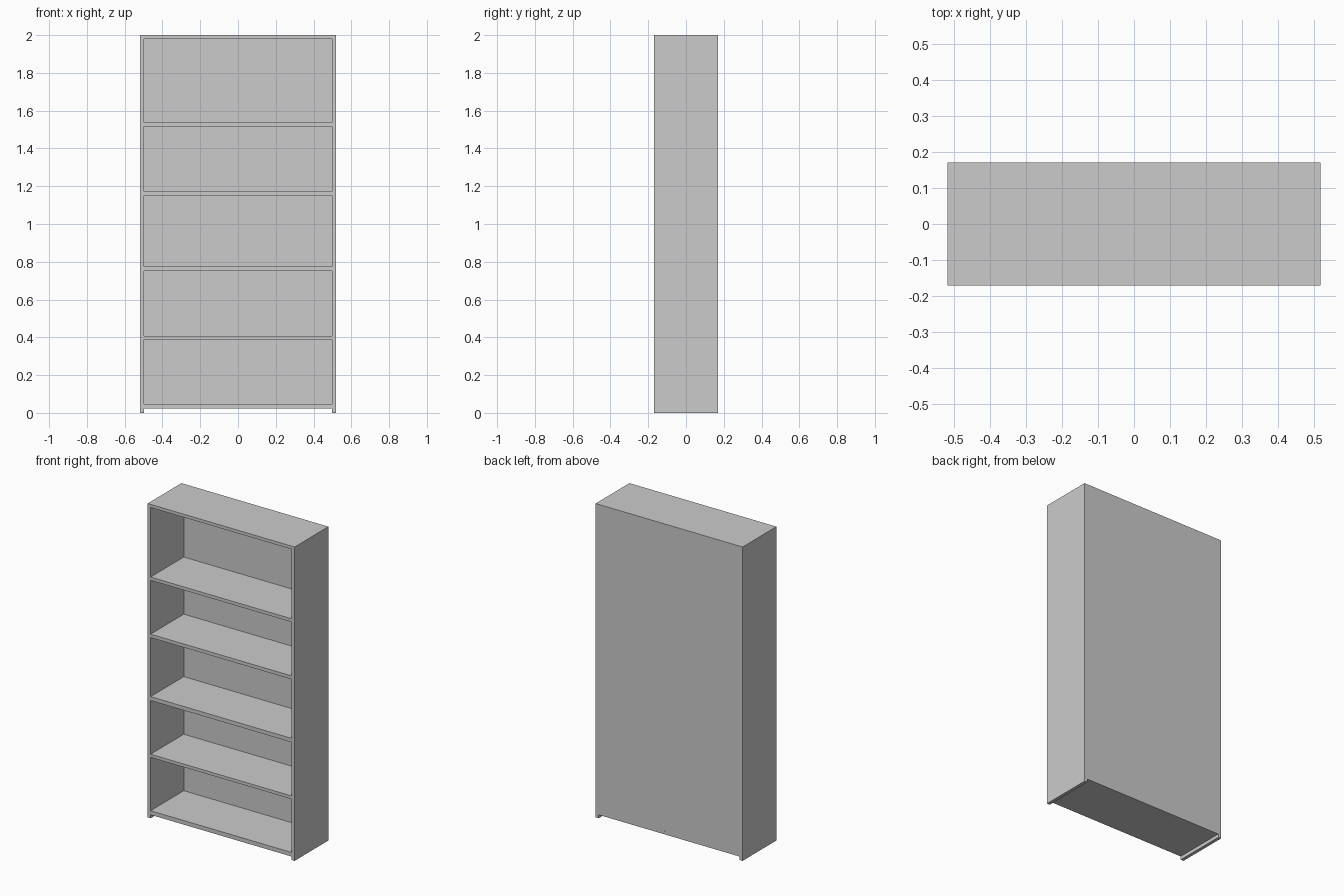
import bpy

if "Cube" in bpy.data.objects:
    bpy.data.objects.remove(bpy.data.objects["Cube"])

W, D, H = 0.518, 0.17, 2.0      # half width, half depth, height
INNER = 0.497                   # half width between the side panels
BACK_T = 0.006                  # back panel thickness


def box(name, x, y, z):
    """Axis-aligned box from (min, max) ranges."""
    bpy.ops.mesh.primitive_cube_add(size=1)
    ob = bpy.context.object
    ob.name = name
    ob.location = [(a + b) / 2 for a, b in (x, y, z)]
    ob.scale = [b - a for a, b in (x, y, z)]
    bpy.ops.object.transform_apply(location=True, rotation=False, scale=True)
    return ob


def cut(target, x, y, z):
    """Carve a box-shaped space out of the target."""
    cutter = box("cutter", x, y, z)
    cutter.hide_render = True
    mod = target.modifiers.new("cut", 'BOOLEAN')
    mod.operation = 'DIFFERENCE'
    mod.solver = 'EXACT'
    mod.object = cutter
    bpy.context.view_layer.objects.active = target
    bpy.ops.object.modifier_apply(modifier=mod.name)
    bpy.data.objects.remove(cutter, do_unlink=True)


# Carcass: sides, top, shelves and base in one piece
carcass = box("bookcase_carcass", (-W, W), (-D, D), (0, H))

# Rebate for the back panel
cut(carcass, (-INNER, INNER), (D - BACK_T, D + 0.1), (0.042, 1.98))

# Shelf compartments, bottom to top
for z in [(0.048, 0.388), (0.408, 0.75), (0.775, 1.151),
          (1.173, 1.516), (1.537, 1.98)]:
    cut(carcass, (-INNER, INNER), (-D - 0.1, D + 0.1), z)

# Gap under the base, leaving the sides as feet
cut(carcass, (-INNER, INNER), (-D - 0.1, D + 0.1), (-0.1, 0.022))

# Thin back panel set into the rebate
box("back_panel", (-INNER, INNER), (D - BACK_T, D), (0.042, 1.98))
